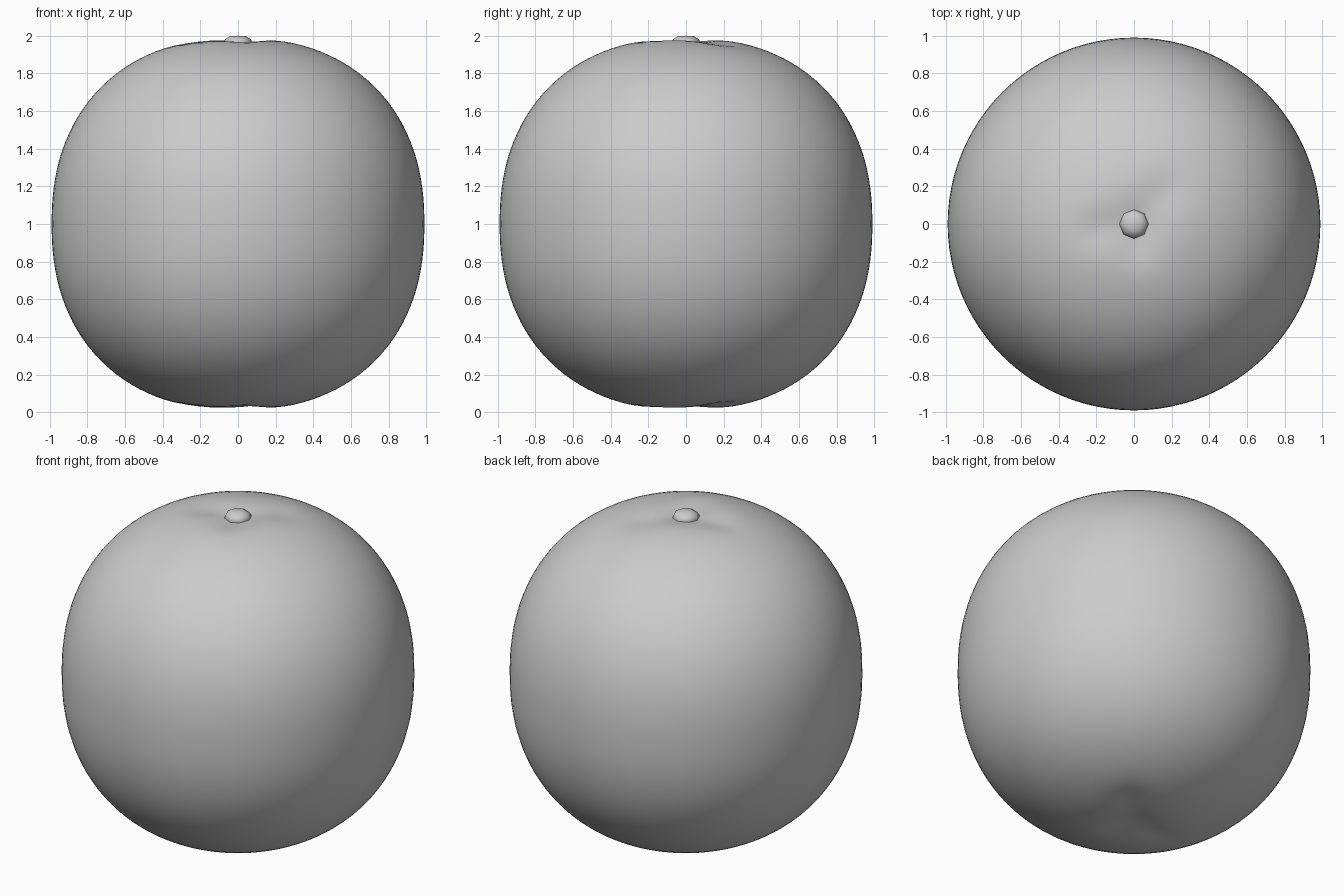
import bpy, bmesh, math

if "Cube" in bpy.data.objects:
    bpy.data.objects.remove(bpy.data.objects["Cube"])

R, N = 0.99, 2.25  # body radius and profile squareness


def smooth(obj):
    for p in obj.data.polygons:
        p.use_smooth = True


def finish(name, bm):
    me = bpy.data.meshes.new(name)
    bm.to_mesh(me)
    bm.free()
    obj = bpy.data.objects.new(name, me)
    bpy.context.collection.objects.link(obj)
    smooth(obj)
    return obj


def bump(x, y, cx, cy, w):
    return math.exp(-((x - cx) ** 2 + (y - cy) ** 2) / (w * w))


# fruit body: squarish sphere with shallow uneven dimples at both poles
bm = bmesh.new()
bmesh.ops.create_uvsphere(bm, u_segments=96, v_segments=64, radius=1)
for v in bm.verts:
    x, y, z = v.co
    h = math.hypot(x, y)
    k = R / (h ** N + abs(z) ** N) ** (1 / N)
    x, y, z = x * k, y * k, z * k
    if abs(z) > 0.7:
        dent = 0.035 * bump(x, y, 0, 0, 0.13)
        dent += 0.018 * bump(x, y, -0.2, -0.03, 0.1)
        dent += 0.018 * bump(x, y, 0.16, 0.17, 0.11)
        dent += 0.012 * bump(x, y, 0.02, -0.14, 0.09)
        z -= math.copysign(dent, z)
    v.co = (x, y, z + 1)
finish("fruit_body", bm)

# stem button: small faceted dome in the top dimple
bm = bmesh.new()
bmesh.ops.create_uvsphere(bm, u_segments=8, v_segments=6, radius=1)
for v in bm.verts:
    v.co = (v.co.x * 0.078, v.co.y * 0.078, 1.96 + min(v.co.z * 0.045, 0.04))
finish("stem_button", bm)
